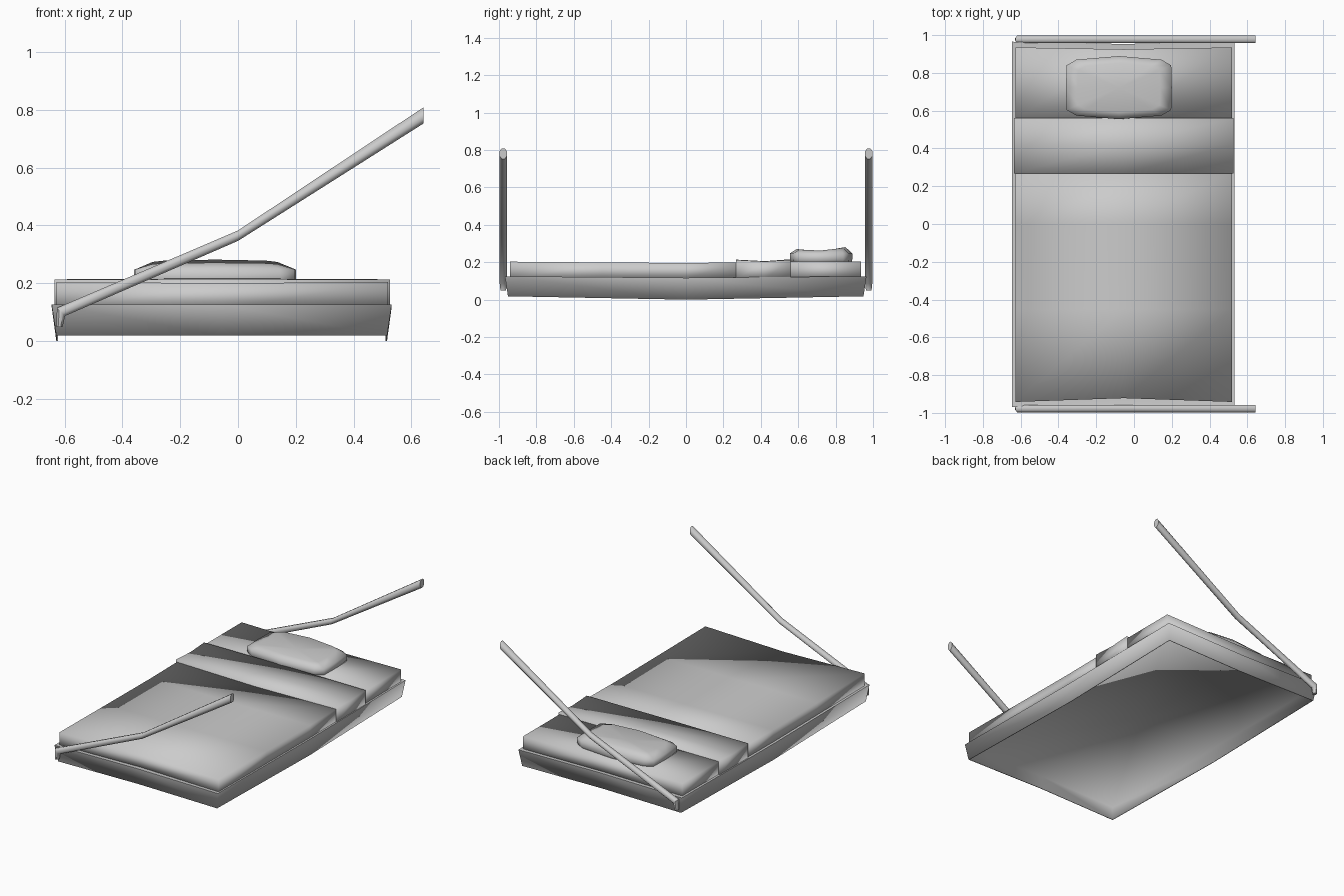
import bpy, bmesh, math

cube = bpy.data.objects.get("Cube")
if cube:
    bpy.data.objects.remove(cube, do_unlink=True)

grey = bpy.data.materials.new("plain_grey")
grey.use_nodes = True
grey.diffuse_color = (0.6, 0.6, 0.6, 1)
bsdf = next(n for n in grey.node_tree.nodes if n.type == 'BSDF_PRINCIPLED')
bsdf.inputs["Base Color"].default_value = (0.6, 0.6, 0.6, 1)


def finish(name, bm, angle):
    """Turn the bmesh into a smooth shaded object."""
    bmesh.ops.recalc_face_normals(bm, faces=bm.faces[:])
    mesh = bpy.data.meshes.new(name)
    bm.to_mesh(mesh)
    bm.free()
    mesh.materials.append(grey)
    obj = bpy.data.objects.new(name, mesh)
    bpy.context.scene.collection.objects.link(obj)
    bpy.ops.object.select_all(action='DESELECT')
    obj.select_set(True)
    bpy.context.view_layer.objects.active = obj
    bpy.ops.object.shade_smooth_by_angle(angle=math.radians(angle))
    return obj


def loft(name, rings, angle, centres=(None, None)):
    """Skin closed rings; each end is a fan to a centre point or one face."""
    bm = bmesh.new()
    rows = [[bm.verts.new(p) for p in ring] for ring in rings]
    n = len(rows[0])
    for a, b in zip(rows, rows[1:]):
        for i in range(n):
            j = (i + 1) % n
            bm.faces.new((a[i], a[j], b[j], b[i]))
    for row, centre in zip((rows[0], rows[-1]), centres):
        if centre is None:
            bm.faces.new(row)
        else:
            c = bm.verts.new(centre)
            for i in range(n):
                bm.faces.new((row[i], row[(i + 1) % n], c))
    return finish(name, bm, angle)


def frame_ring(inset, z, sag):
    """Eight point rectangle whose long sides sag and short sides bow inward."""
    x0, x1 = -0.645 + inset, 0.532 - inset
    y0, y1 = -0.968 + inset, 0.965 - inset
    xm = (x0 + x1) / 2
    return [(x0, y0, z), (xm, y0 + 0.012, z), (x1, y0, z), (x1, 0, z - sag),
            (x1, y1, z), (xm, y1 - 0.012, z), (x0, y1, z), (x0, 0, z - sag)]


def slab(name, xs, profile, bottom, bow=(0, 0)):
    """Padded slab: top follows a (y, edge z, middle z) profile, sides drop down."""
    bm = bmesh.new()
    grid = []
    for k, (y, z_edge, z_mid) in enumerate(profile):
        shift = bow[0] if k == 0 else bow[1] if k == len(profile) - 1 else 0
        grid.append([bm.verts.new((x, y + (shift if i == 1 else 0), z_mid if i == 1 else z_edge))
                     for i, x in enumerate(xs)])
    for a, b in zip(grid, grid[1:]):
        for i in range(len(xs) - 1):
            bm.faces.new((a[i], a[i + 1], b[i + 1], b[i]))
    rim = [e for e in bm.edges if e.is_boundary]
    new = bmesh.ops.extrude_edge_only(bm, edges=rim)["geom"]
    for v in new:
        if isinstance(v, bmesh.types.BMVert):
            v.co.z = bottom
    bmesh.ops.holes_fill(bm, edges=[e for e in bm.edges if e.is_boundary])
    return finish(name, bm, 95)


# Flared tray, hollow underneath
loft("tray", [frame_ring(0.03, 0.122, 0.006), frame_ring(0, 0.125, 0.008),
              frame_ring(0.016, 0.018, 0.018), frame_ring(0.021, 0.018, 0.018),
              frame_ring(0.018, 0.105, 0.008)],
     95, (None, (-0.056, 0, 0.1)))

# Mattress, folded blanket and head end
xs = (-0.628, -0.054, 0.52)
slab("mattress", xs, [(-0.942, 0.203, 0.2), (-0.45, 0.199, 0.197), (0, 0.196, 0.194),
                      (0.275, 0.199, 0.19)], 0.11, (0.02, 0))
slab("folded_blanket", (-0.636, -0.054, 0.527),
     [(0.268, 0.212, 0.214), (0.42, 0.204, 0.206), (0.56, 0.213, 0.216)], 0.11)
slab("head_mattress", xs, [(0.555, 0.203, 0.203), (0.935, 0.203, 0.203)], 0.11, (0, -0.01))

# Pillow with a dented top
cx, cy = -0.08, 0.722
quarter = [(0.28, 0.0), (0.277, 0.118), (0.225, 0.148), (0.0, 0.167)]
outline = (quarter + [(-x, y) for x, y in quarter[-2::-1]]
           + [(-x, -y) for x, y in quarter[1:]] + [(x, -y) for x, y in quarter[-2:0:-1]])


def pillow_ring(scale, z, lift=0.0):
    return [(cx + x * scale, cy + y * scale, z + lift * (y / 0.167) ** 2 + 0.04 * lift * y / 0.0167)
            for x, y in outline]


loft("pillow", [pillow_ring(0.96, 0.19), pillow_ring(1, 0.215), pillow_ring(1, 0.247),
                pillow_ring(0.78, 0.263, 0.013)], 95, (None, (cx, cy, 0.258)))

# Bent rods at both ends: (x, z, half width along x, half height)
stations = [(-0.618, 0.048, 0.011, 0.0), (-0.613, 0.1, 0.014, -0.014),
            (0, 0.364, 0, 0.018), (0.643, 0.781, 0, 0.028)]
for name, y, side in (("front_rod", -0.977, -1), ("back_rod", 0.977, 1)):
    rings = []
    for k, (x, z, dx, dz) in enumerate(stations):
        ring = []
        for i in range(8):
            a = math.tau * (i + 0.5) / 8
            c, s = math.cos(a) / math.cos(math.pi / 8), math.sin(a) / math.cos(math.pi / 8)
            # the foot runs horizontally, the upper stations are cut upright
            span = -1 if k < 2 else 1
            ring.append((x + dx * s * span, y + 0.02 * c * (0.75 if k == 0 else 1),
                         z + dz * s * span))
        rings.append(ring)
    loft(name, rings, 50)
